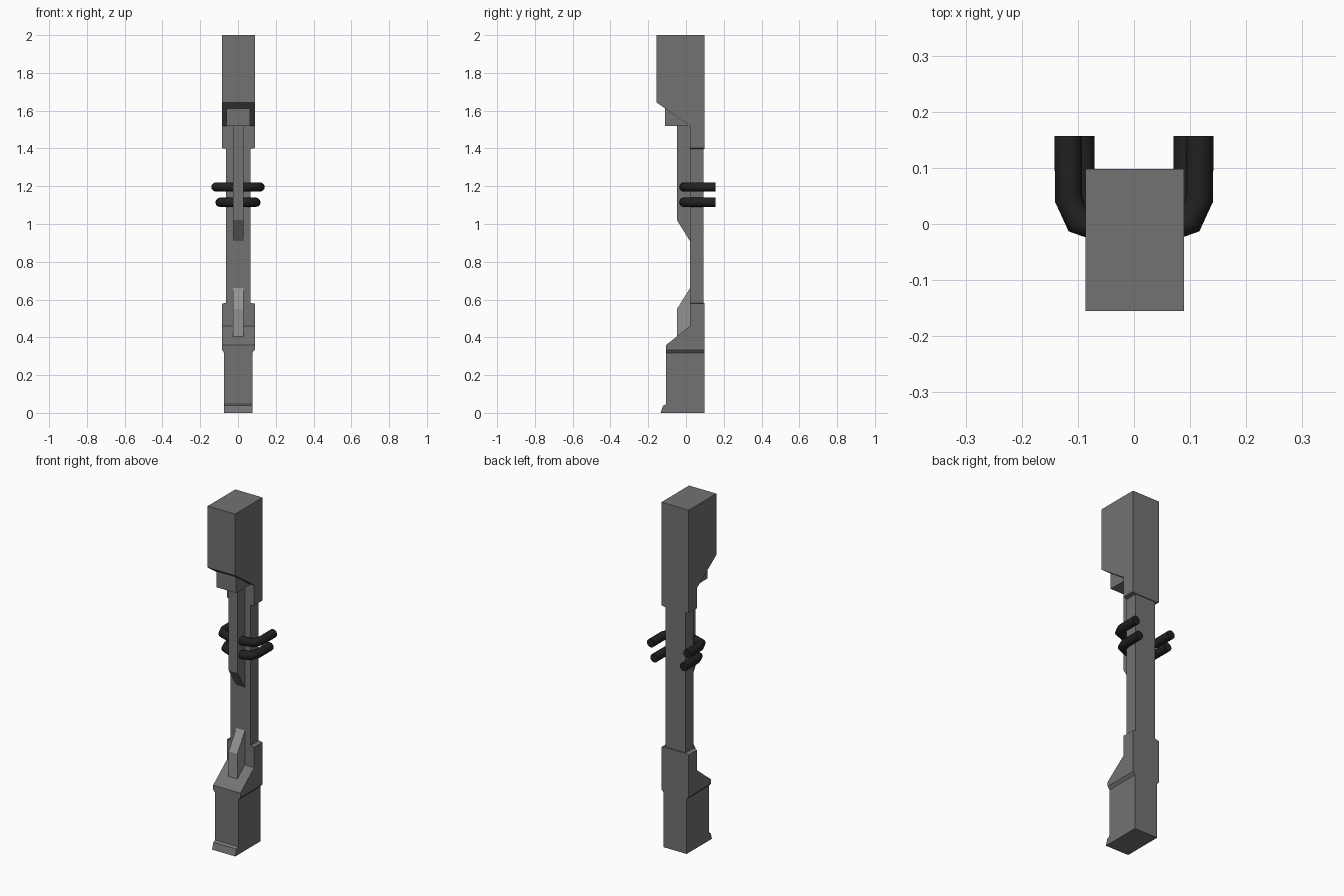
import bpy, bmesh

if "Cube" in bpy.data.objects:
    bpy.data.objects.remove(bpy.data.objects["Cube"])


def material(name, v):
    m = bpy.data.materials.new(name)
    m.diffuse_color = (v, v, v, 1)
    m.use_nodes = True
    m.node_tree.nodes["Principled BSDF"].inputs["Base Color"].default_value = m.diffuse_color
    return m


dark_grey = material("dark_grey", 0.17)
mid_grey = material("mid_grey", 0.29)
black = material("cable_black", 0.015)
CX = 0.0015     # the body sits very slightly to the right of the cables


def prism(name, profile, lo, hi, axis="x", mat=dark_grey):
    """Extrude a closed 2D profile: (y, z) along x, or (x, z) along y."""
    bm = bmesh.new()
    rings = []
    for d in (lo, hi):
        rings.append([bm.verts.new((d + CX, a, z) if axis == "x" else (a + CX, d, z))
                      for a, z in profile])
    bm.faces.new(rings[0])
    bm.faces.new(rings[1])
    n = len(profile)
    for i in range(n):
        j = (i + 1) % n
        bm.faces.new((rings[0][i], rings[0][j], rings[1][j], rings[1][i]))
    bmesh.ops.recalc_face_normals(bm, faces=bm.faces)
    mesh = bpy.data.meshes.new(name)
    bm.to_mesh(mesh)
    bm.free()
    mesh.materials.append(mat)
    ob = bpy.data.objects.new(name, mesh)
    bpy.context.collection.objects.link(ob)
    return ob


def collar(name, w_top, w_low, z_top, z_low, y0, y1):
    """Thin chamfered ledge where the width changes."""
    prism(name, [(-w_top, z_top), (w_top, z_top), (w_low, z_low), (-w_low, z_low)],
          y0, y1, "y")


W = 0.0875      # half width of head and lower body
BACK = 0.098

# Upper head with sloped underside
prism("upper_head", [(-0.155, 2), (BACK, 2), (BACK, 1.402), (0.021, 1.402),
                     (0.021, 1.52), (-0.155, 1.643)], -W, W)
collar("upper_ledge", W, 0.065, 1.402, 1.397, 0.021, BACK)

# Small block under the head
prism("head_block", [(-0.11, 1.611), (-0.11, 1.518), (0.021, 1.518)], -0.063, 0.063)

# Shaft
prism("shaft", [(0.021, 0.57), (0.093, 0.57), (0.093, 1.41), (0.021, 1.41)],
      -0.065, 0.065)

# Front ribs
prism("upper_rib", [(-0.048, 1.519), (0.03, 1.519), (0.03, 0.91), (0.021, 0.91),
                    (-0.048, 1.02)], -0.028, 0.028)
prism("lower_rib", [(0.021, 0.66), (0.03, 0.66), (0.03, 0.40), (-0.048, 0.40),
                    (-0.048, 0.55)], -0.028, 0.028, mat=mid_grey)

# Lower body with sloped shoulder
prism("lower_body", [(BACK, 0.578), (0.021, 0.578), (0.021, 0.46), (-0.105, 0.36),
                     (-0.105, 0.334), (BACK, 0.334)], -W, W)
collar("lower_ledge", 0.065, W, 0.583, 0.578, 0.021, BACK)
collar("foot_ledge", W, 0.0745, 0.334, 0.318, -0.105, BACK)

# Foot and toe
prism("foot", [(-0.105, 0), (BACK, 0), (BACK, 0.318), (-0.105, 0.318)],
      -0.0745, 0.0745)
prism("toe", [(-0.134, 0), (-0.10, 0), (-0.10, 0.046), (-0.105, 0.046),
              (-0.122, 0.038)], -0.0745, 0.0745)

# Cables wrapping round the shaft
half = [(0.117, 0.157), (0.117, 0.045), (0.10, 0.005), (0.05, -0.011)]
for name, z, s in (("upper_cable", 1.196, 1.0), ("lower_cable", 1.115, 0.81)):
    path = [(-x * s, y) for x, y in half] + [(x * s, y) for x, y in reversed(half)]
    curve = bpy.data.curves.new(name, "CURVE")
    curve.dimensions = "3D"
    curve.bevel_depth = 0.0245
    curve.bevel_resolution = 4
    curve.use_fill_caps = True
    spline = curve.splines.new("POLY")
    spline.points.add(len(path) - 1)
    for p, (x, y) in zip(spline.points, path):
        p.co = (x, y, z, 1)
    spline.use_smooth = True
    curve.materials.append(black)
    ob = bpy.data.objects.new(name, curve)
    bpy.context.collection.objects.link(ob)
